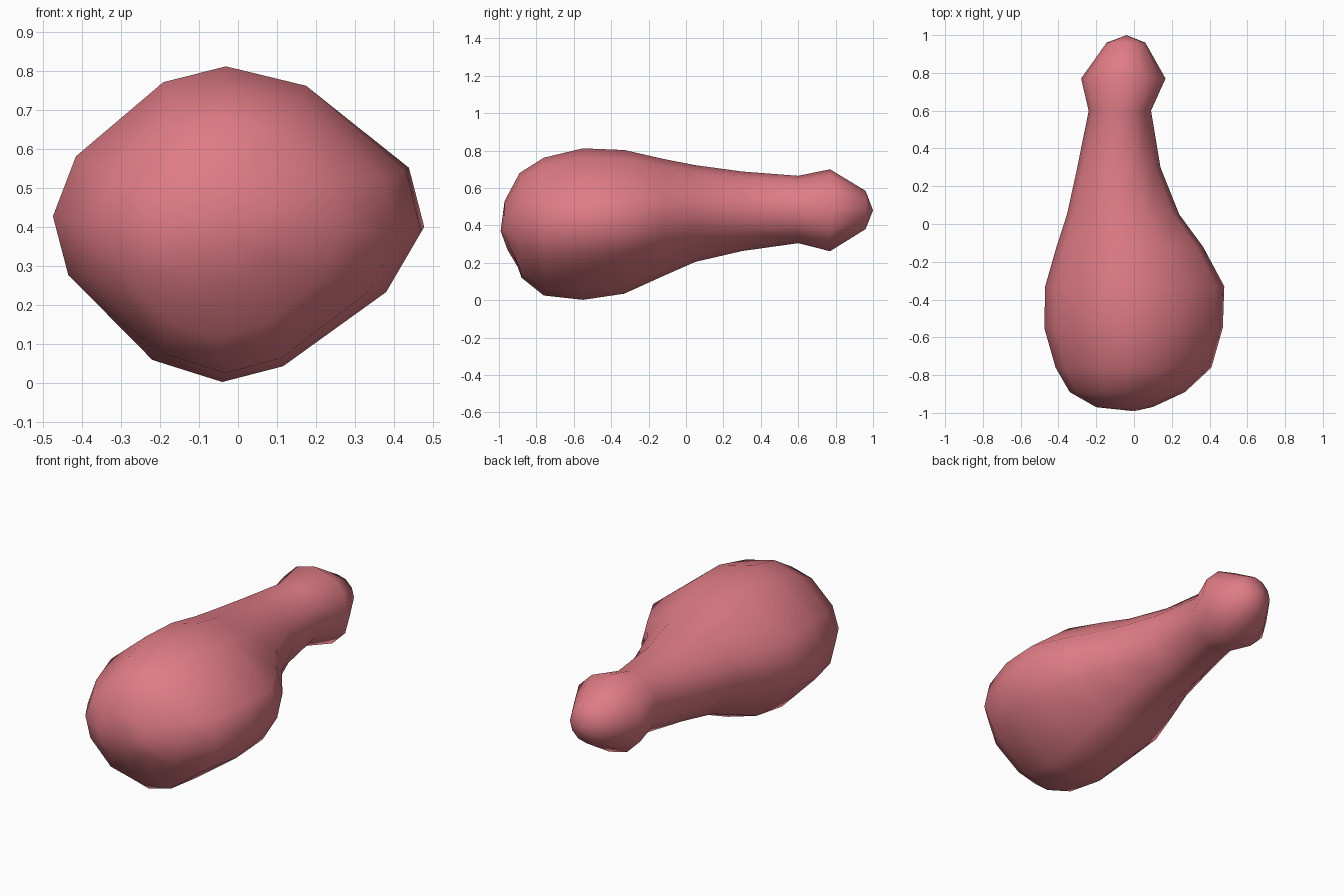
import bpy, bmesh, math

if "Cube" in bpy.data.objects:
    bpy.data.objects.remove(bpy.data.objects["Cube"])

# Flat colour
meat = bpy.data.materials.new("pink_meat")
meat.diffuse_color = (0.74, 0.20, 0.235, 1)
meat.use_nodes = True
meat.node_tree.nodes["Principled BSDF"].inputs["Base Color"].default_value = meat.diffuse_color

# Lopsided 12-sided outline of the thick end (unit size, clockwise from top)
BODY = [(-.06, 1), (.375, .877), (.917, .346), (1, -.05), (.81, -.43), (.25, -.9),
        (-.08, -1), (-.46, -.86), (-.917, -.32), (-1, .05), (-.875, .43), (-.4, .9)]
N = len(BODY)
ROUND = [(math.sin(2 * math.pi * i / N), math.cos(2 * math.pi * i / N)) for i in range(N)]

# Rings along the leg: y, left, right, top, bottom, lopsidedness
RINGS = [
    (-.97, -.20, .10, .53, .25, .3),
    (-.89, -.34, .27, .68, .12, .6),
    (-.76, -.415, .41, .762, .025, .9),
    (-.55, -.475, .47, .812, .002, 1),
    (-.33, -.47, .478, .803, .035, 1),
    (-.12, -.41, .365, .755, .13, .8),
    (.05, -.355, .24, .722, .205, .5),
    (.30, -.30, .14, .688, .263, .25),
    (.60, -.24, .09, .665, .305, 0),
    (.77, -.28, .167, .70, .262, 0),
    (.96, -.145, .06, .585, .38, 0),
]

bm = bmesh.new()
loops = []
for y, left, right, top, bottom, mix in RINGS:
    cx, cz = (left + right) / 2, (top + bottom) / 2
    rx, rz = (right - left) / 2, (top - bottom) / 2
    loop = []
    for (bx, bz), (ox, oz) in zip(BODY, ROUND):
        x, z = ox + (bx - ox) * mix, oz + (bz - oz) * mix
        loop.append(bm.verts.new((cx + rx * x, y, cz + rz * z)))
    loops.append(loop)
for a, b in zip(loops, loops[1:]):
    for i in range(N):
        j = (i + 1) % N
        bm.faces.new((a[i], a[j], b[j], b[i]))

# Closed tips at both ends
for loop, tip in ((loops[0], (0, -1, .37)), (loops[-1], (-.04, 1, .48))):
    v = bm.verts.new(tip)
    for i in range(N):
        bm.faces.new((loop[i], loop[(i + 1) % N], v))

# Shallow dent low on the front
for v in bm.verts:
    if v.co.y < -.8:
        d2 = (v.co.x + .02) ** 2 + (v.co.z - .24) ** 2
        v.co.y += .05 * math.exp(-d2 / .01)

bmesh.ops.recalc_face_normals(bm, faces=bm.faces)
for f in bm.faces:
    f.smooth = True
mesh = bpy.data.meshes.new("drumstick")
bm.to_mesh(mesh)
bm.free()
mesh.materials.append(meat)
bpy.context.collection.objects.link(bpy.data.objects.new("drumstick", mesh))
